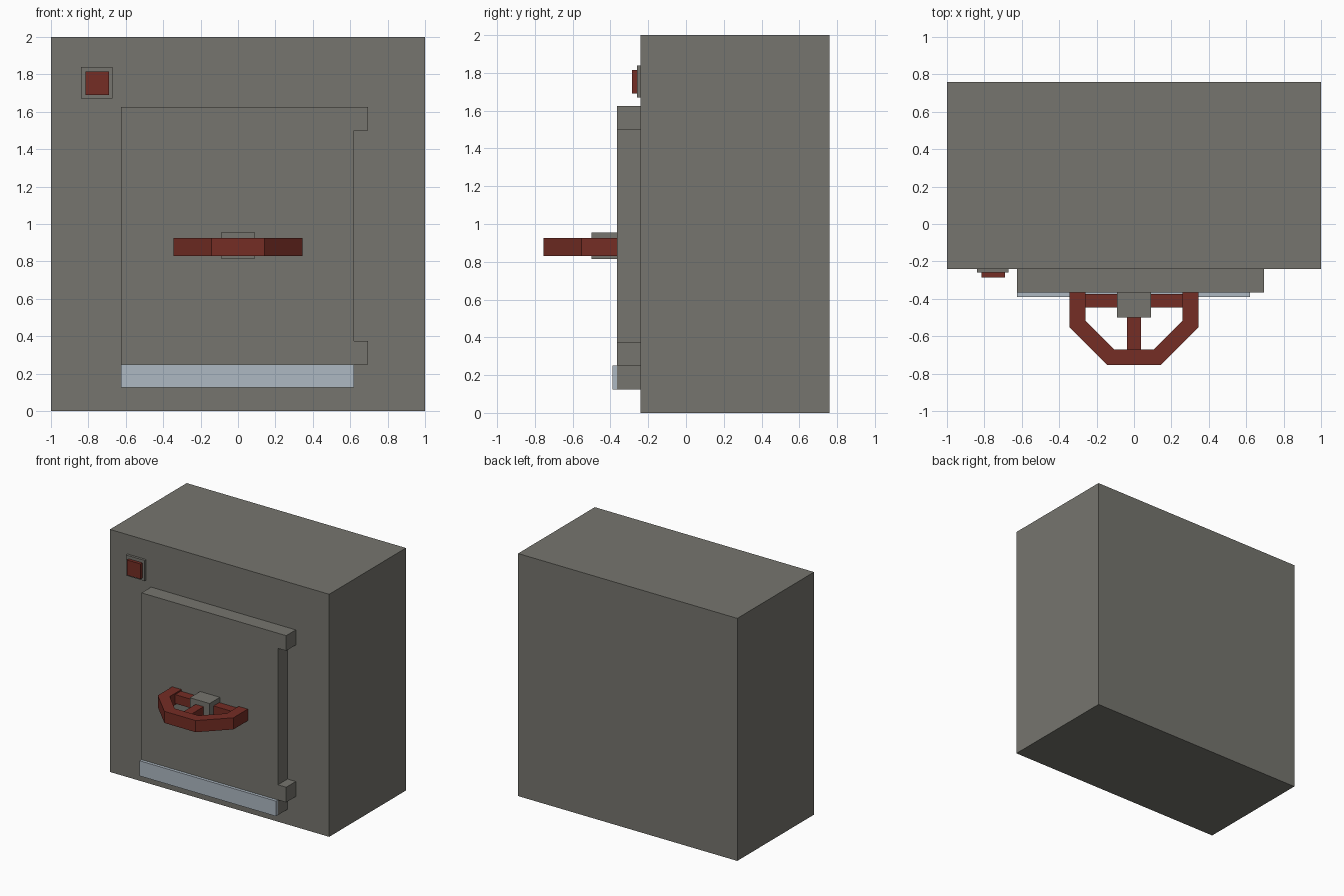
import bpy
import bmesh
import math
from mathutils import Matrix, Vector

cube = bpy.data.objects.get("Cube")
if cube:
    bpy.data.objects.remove(cube, do_unlink=True)


def material(name, r, g, b):
    mat = bpy.data.materials.new(name)
    mat.use_nodes = True
    mat.diffuse_color = (r, g, b, 1)
    bsdf = mat.node_tree.nodes["Principled BSDF"]
    bsdf.inputs["Base Color"].default_value = (r, g, b, 1)
    bsdf.inputs["Roughness"].default_value = 0.8
    return mat


grey = material("warm grey", 0.181, 0.178, 0.156)
red = material("dark red", 0.178, 0.026, 0.018)
steel = material("pale steel", 0.418, 0.479, 0.539)


def finish(name, bm, mat):
    bmesh.ops.recalc_face_normals(bm, faces=bm.faces)
    mesh = bpy.data.meshes.new(name)
    bm.to_mesh(mesh)
    bm.free()
    mesh.materials.append(mat)
    obj = bpy.data.objects.new(name, mesh)
    bpy.context.collection.objects.link(obj)
    return obj


def box(name, mat, x, y, z):
    """Box from (min, max) pairs."""
    lo, hi = Vector((x[0], y[0], z[0])), Vector((x[1], y[1], z[1]))
    bm = bmesh.new()
    bmesh.ops.create_cube(bm, size=1, matrix=Matrix.Translation((lo + hi) / 2)
                          @ Matrix.Diagonal((*(hi - lo), 1)))
    return finish(name, bm, mat)


# Cabinet and door
FRONT, DOOR = -0.24, -0.365
box("cabinet", grey, (-1, 1), (FRONT, 0.76), (0, 2))
box("door", grey, (-0.625, 0.62), (DOOR, FRONT), (0.125, 1.625))
for name, z in (("lower_hinge", 0.25), ("upper_hinge", 1.5)):
    box(name, grey, (0.62, 0.695), (DOOR, FRONT), (z, z + 0.125))
box("door_bottom_strip", steel, (-0.625, 0.62), (DOOR - 0.025, DOOR), (0.125, 0.25))

# Indicator light
box("light_plate", grey, (-0.84, -0.67), (-0.26, FRONT), (1.67, 1.84))
box("light", red, (-0.815, -0.69), (-0.285, -0.26), (1.69, 1.815))

# Octagonal hand wheel, half sunk into the door
CENTRE_Y, MID_Z, HALF = -0.41, 0.878, 0.048
OUTER, INNER = 0.345, 0.26
bm = bmesh.new()
rings = []
for i in range(8):
    a = math.radians(22.5 + 45 * i)
    ring = []
    for apothem, z in ((OUTER, -HALF), (OUTER, HALF), (INNER, HALF), (INNER, -HALF)):
        r = apothem / math.cos(math.pi / 8)
        ring.append(bm.verts.new((r * math.cos(a), CENTRE_Y + r * math.sin(a), MID_Z + z)))
    rings.append(ring)
for i in range(8):
    a, b = rings[i], rings[(i + 1) % 8]
    for j in range(4):
        k = (j + 1) % 4
        bm.faces.new((a[j], a[k], b[k], b[j]))
finish("wheel_rim", bm, red)

# Hub and spokes
box("wheel_hub", grey, (-0.09, 0.09), (-0.5, DOOR), (0.815, 0.955))
spoke_z = (MID_Z - 0.037, MID_Z + 0.037)
for name, side in (("left_spoke", 1), ("right_spoke", -1)):
    box(name, red, sorted((side * 0.09, side * 0.27)), (-0.447, -0.373), spoke_z)
box("front_spoke", red, (-0.037, 0.037), (-0.68, -0.5), spoke_z)
